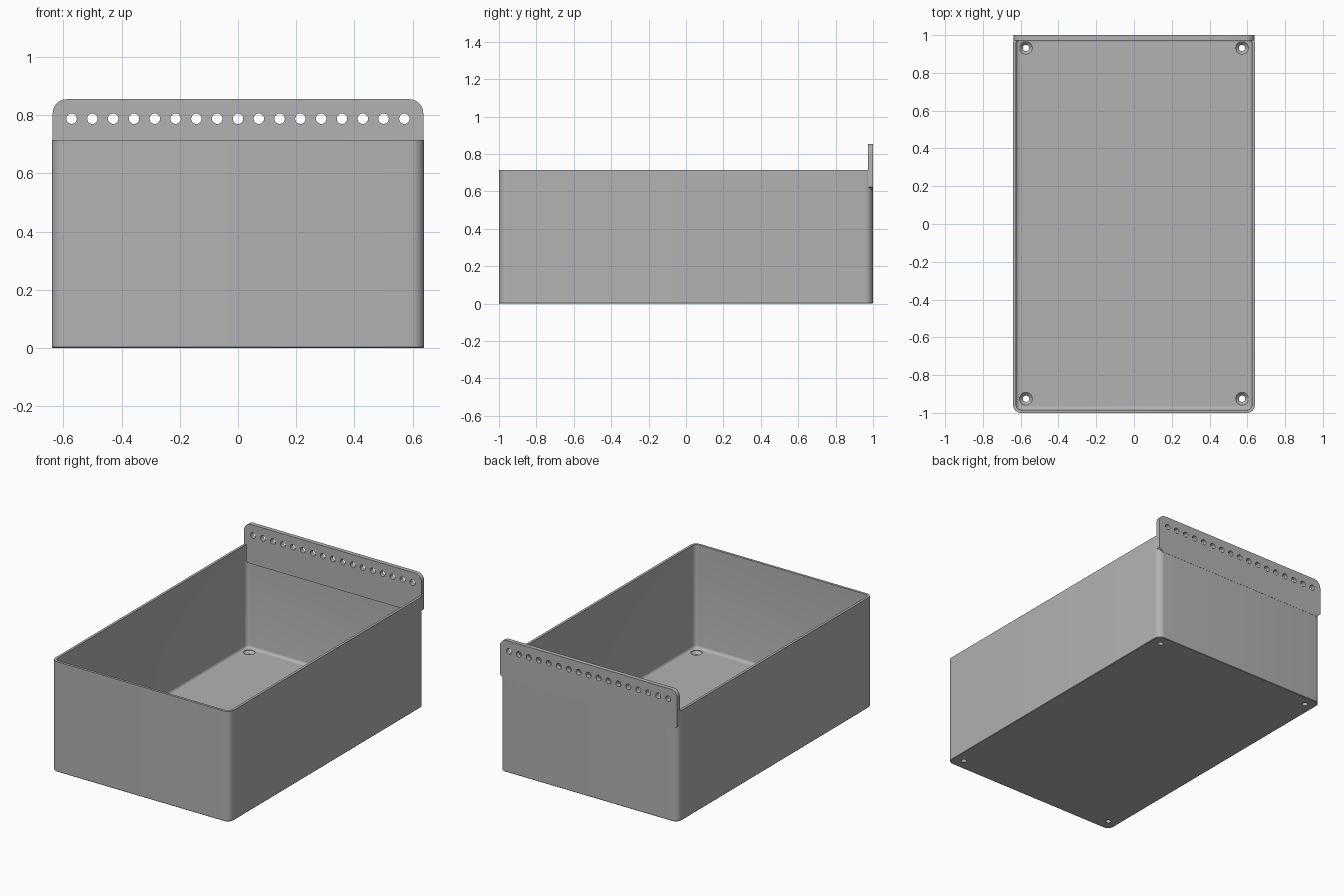
import bpy
import bmesh
from math import pi, cos, sin, radians
from mathutils import Matrix

if "Cube" in bpy.data.objects:
    bpy.data.objects.remove(bpy.data.objects["Cube"], do_unlink=True)

HALF_X, HALF_Y = 0.64, 1.0
RIM_Z, FLOOR_Z = 0.715, 0.045
WALL, RADIUS, FILLET = 0.016, 0.042, 0.018
PLATE_X, PLATE_TOP, PLATE_BOTTOM, PLATE_FRONT = 0.637, 0.855, 0.6, 0.972

grey = bpy.data.materials.new("light grey plastic")
grey.use_nodes = True
grey.diffuse_color = (0.45, 0.45, 0.45, 1)
grey.node_tree.nodes["Principled BSDF"].inputs["Base Color"].default_value = (0.45, 0.45, 0.45, 1)


def make_object(name, bm):
    bmesh.ops.recalc_face_normals(bm, faces=bm.faces[:])
    mesh = bpy.data.meshes.new(name)
    bm.to_mesh(mesh)
    bm.free()
    mesh.materials.append(grey)
    ob = bpy.data.objects.new(name, mesh)
    bpy.context.collection.objects.link(ob)
    return ob


def arc(cx, cy, r, start, steps=8):
    """Quarter circle, counter-clockwise from the start angle."""
    return [(cx + r * cos(start + pi / 2 * i / steps),
             cy + r * sin(start + pi / 2 * i / steps)) for i in range(steps + 1)]


def rounded_ring(bm, inset, z):
    r = max(RADIUS - inset, 0.006)
    x, y = HALF_X - inset - r, HALF_Y - 0.0005 - inset - r
    corners = [(x, y), (-x, y), (-x, -y), (x, -y)]
    return [bm.verts.new((px, py - 0.0005, z)) for i, (cx, cy) in enumerate(corners)
            for px, py in arc(cx, cy, r, i * pi / 2)]


def loft(bm, rings):
    for a, b in zip(rings, rings[1:]):
        for i in range(len(a)):
            j = (i + 1) % len(a)
            bm.faces.new((a[i], a[j], b[j], b[i]))
    bm.faces.new(rings[0])
    bm.faces.new(rings[-1])


def cut(ob, cutter):
    """Subtract the cutter and keep the finished mesh."""
    mod = ob.modifiers.new("holes", "BOOLEAN")
    mod.operation, mod.solver, mod.object = "DIFFERENCE", "EXACT", cutter
    graph = bpy.context.evaluated_depsgraph_get()
    mesh = bpy.data.meshes.new_from_object(ob.evaluated_get(graph))
    ob.modifiers.clear()
    ob.data = mesh
    bpy.data.objects.remove(cutter, do_unlink=True)


# Tray: outer wall, rim, inner wall, rounded floor edge
bm = bmesh.new()
sections = [(0.003, 0), (0, 0.003), (0, RIM_Z), (WALL, RIM_Z)]
for i in range(5):
    a = pi / 2 * i / 4
    sections.append((WALL + FILLET * (1 - cos(a)), FLOOR_Z + FILLET * (1 - sin(a))))
loft(bm, [rounded_ring(bm, inset, z) for inset, z in sections])
tray = make_object("tray", bm)

# Countersunk screw holes in the floor corners
bm = bmesh.new()
for sx in (-1, 1):
    for y in (-0.925, 0.932):
        rings = []
        for r, z in ((0.017, -0.05), (0.017, FLOOR_Z - 0.02),
                     (0.034, FLOOR_Z - 0.003), (0.034, FLOOR_Z + 0.02)):
            rings.append([bm.verts.new((sx * 0.572 + r * cos(pi * k / 12),
                                        y + r * sin(pi * k / 12), z)) for k in range(24)])
        loft(bm, rings)
cut(tray, make_object("screw_cutter", bm))

# Mounting plate: rounded top corners, sloped lower ends
bm = bmesh.new()
r = 0.048
outline = [(-PLATE_X + 0.028, PLATE_BOTTOM), (PLATE_X - 0.028, PLATE_BOTTOM),
           (PLATE_X, PLATE_BOTTOM + 0.024)]
outline += arc(PLATE_X - r, PLATE_TOP - r, r, 0)
outline += arc(-PLATE_X + r, PLATE_TOP - r, r, pi / 2)
outline.append((-PLATE_X, PLATE_BOTTOM + 0.024))
loft(bm, [[bm.verts.new((x, y, z)) for x, z in outline] for y in (PLATE_FRONT, HALF_Y)])
plate = make_object("mounting_plate", bm)

# Row of round holes through the plate
bm = bmesh.new()
for i in range(-8, 9):
    place = Matrix.Translation((i * 0.0715, 0.985, 0.788)) @ Matrix.Rotation(pi / 2, 4, "X")
    bmesh.ops.create_cone(bm, cap_ends=True, segments=24, radius1=0.018,
                          radius2=0.018, depth=0.2, matrix=place)
cut(plate, make_object("hole_cutter", bm))

for ob in (tray, plate):
    bpy.ops.object.select_all(action="DESELECT")
    ob.select_set(True)
    bpy.context.view_layer.objects.active = ob
    bpy.ops.object.shade_smooth_by_angle(angle=radians(30))
